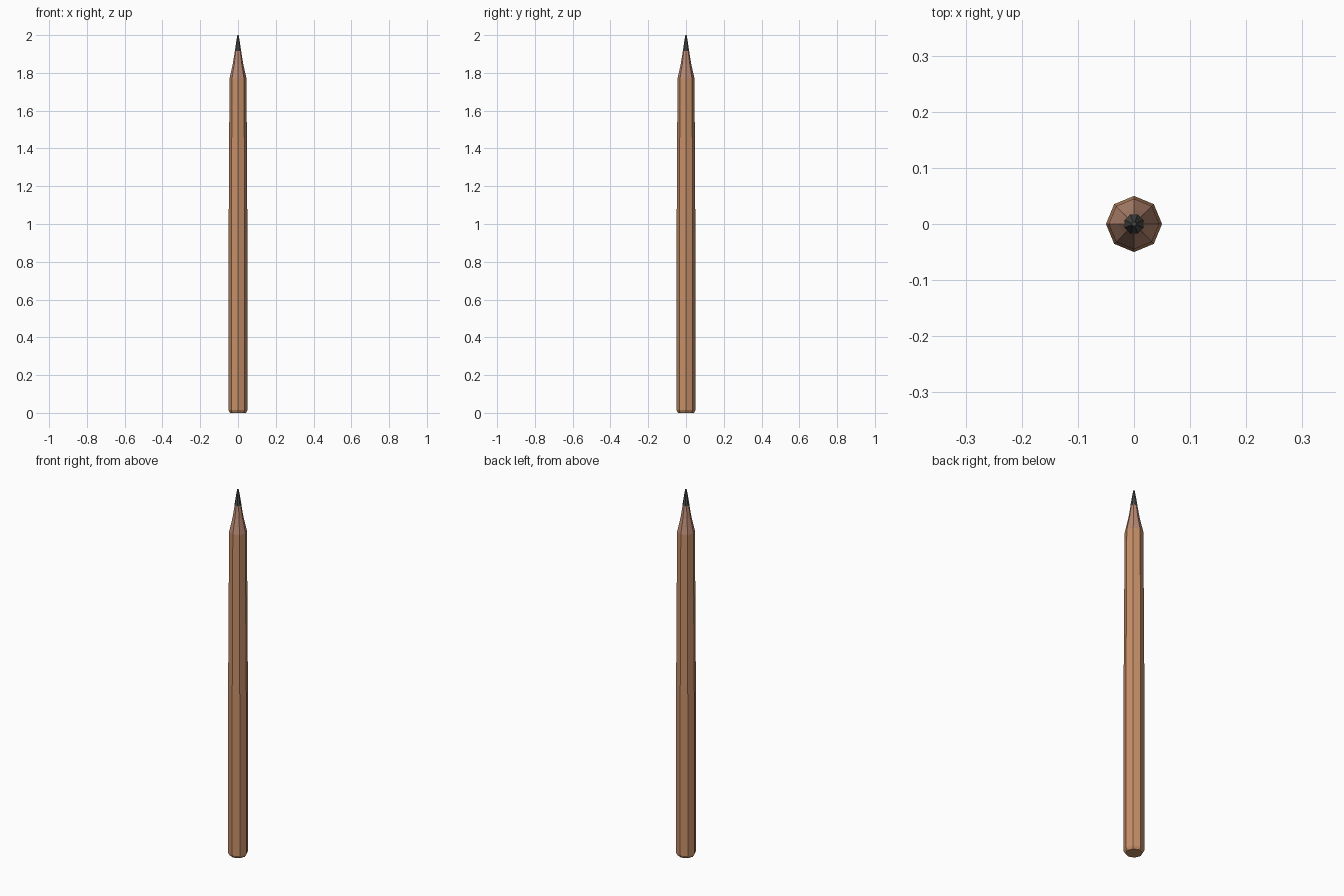
import bpy, bmesh, math

if "Cube" in bpy.data.objects:
    bpy.data.objects.remove(bpy.data.objects["Cube"])


def material(name, rgb):
    m = bpy.data.materials.new(name)
    lin = [(c / 255 / 12.92) if c < 11 else ((c / 255 + 0.055) / 1.055) ** 2.4 for c in rgb]
    m.diffuse_color = (*lin, 1)
    m.use_nodes = True
    m.node_tree.nodes["Principled BSDF"].inputs["Base Color"].default_value = m.diffuse_color
    return m


def lathe(name, profile, sides, mat, turn=0.0):
    """Faceted solid from (radius, height) rings, capped at both ends."""
    bm = bmesh.new()
    rings = []
    for r, z in profile:
        rings.append([bm.verts.new((r * math.cos(turn + 2 * math.pi * i / sides),
                                    r * math.sin(turn + 2 * math.pi * i / sides), z))
                      for i in range(sides)])
    for a, b in zip(rings, rings[1:]):
        for i in range(sides):
            j = (i + 1) % sides
            bm.faces.new((a[i], a[j], b[j], b[i]))
    bm.faces.new(rings[0][::-1])
    bm.faces.new(rings[-1])
    me = bpy.data.meshes.new(name)
    bm.to_mesh(me)
    bm.free()
    me.materials.append(mat)
    ob = bpy.data.objects.new(name, me)
    bpy.context.collection.objects.link(ob)
    return ob


wood = material("varnished wood", (199, 144, 105))
bare = material("bare wood", (186, 138, 116))
lead = material("graphite", (74, 75, 72))

# Eight-sided shaft, slightly narrower at the top, bevelled at the foot
lathe("shaft", [(0.042, 0.0), (0.05, 0.014), (0.05, 0.9), (0.045, 1.77)], 8, wood)

# Concave sharpened cone
lathe("sharpened_cone", [(0.045, 1.77), (0.027, 1.85), (0.016, 1.92)], 8, bare)

# Graphite point
lathe("graphite_point", [(0.018, 1.915), (0.011, 1.96), (0.004, 2.0)], 8, lead, math.pi / 8)
